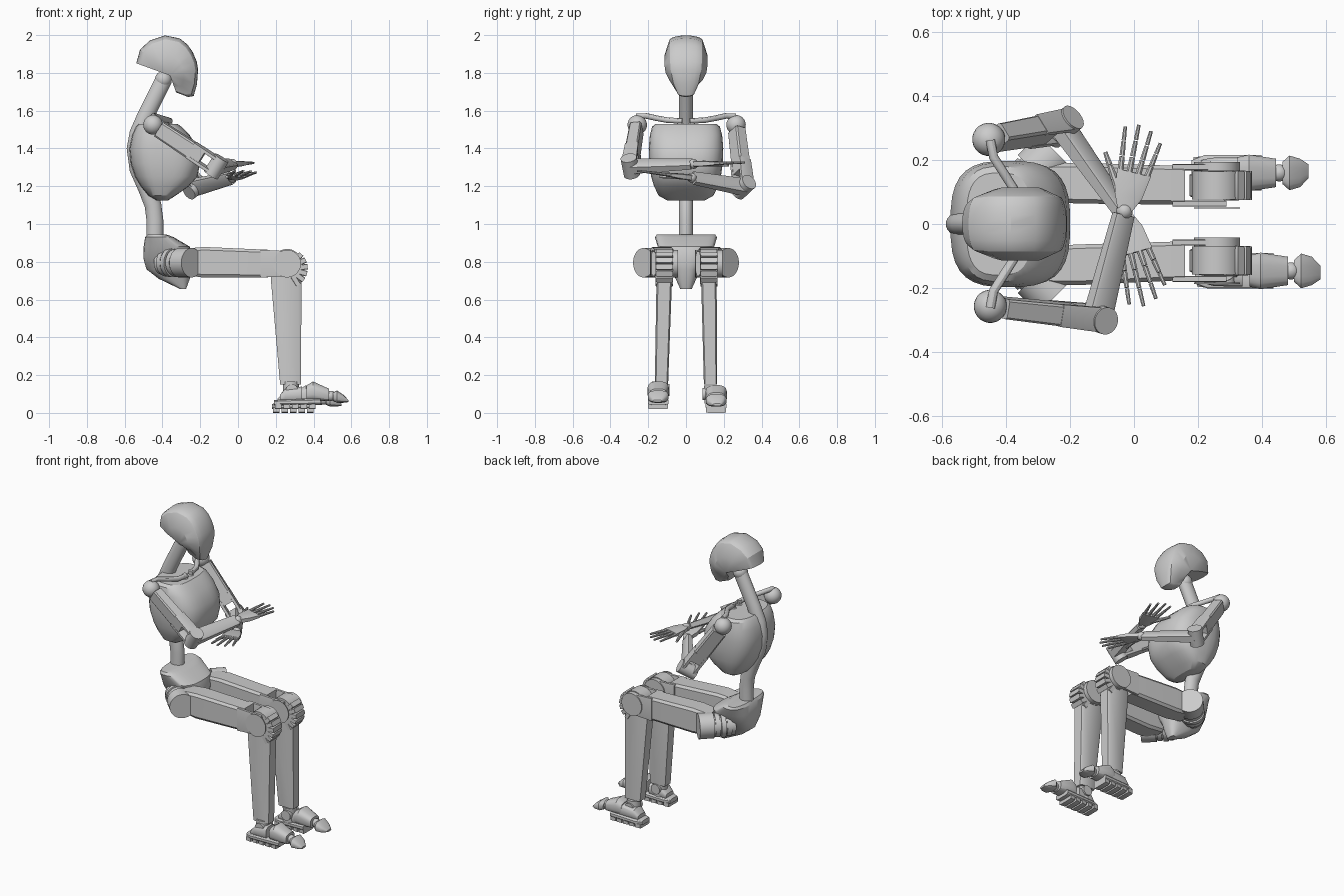
import bpy, bmesh, math
from mathutils import Vector as V

if "Cube" in bpy.data.objects:
    bpy.data.objects.remove(bpy.data.objects["Cube"])

X, Y, Z = V((1, 0, 0)), V((0, 1, 0)), V((0, 0, 1))


def loft(name, rings):
    bm = bmesh.new()
    vs = [[bm.verts.new(p) for p in r] for r in rings]
    n = len(vs[0])
    for a, b in zip(vs, vs[1:]):
        for i in range(n):
            j = (i + 1) % n
            bm.faces.new((a[i], a[j], b[j], b[i]))
    bm.faces.new(vs[0][::-1])
    bm.faces.new(vs[-1])
    bmesh.ops.remove_doubles(bm, verts=bm.verts, dist=1e-5)
    bmesh.ops.recalc_face_normals(bm, faces=bm.faces)
    me = bpy.data.meshes.new(name)
    bm.to_mesh(me)
    bm.free()
    ob = bpy.data.objects.new(name, me)
    bpy.context.collection.objects.link(ob)
    return ob


def sweep(name, pts, sizes, ref=Y, n=24, power=2, axis=None):
    """Superellipse sections along a path; sizes = (half across, half along ref)."""
    pts = [V(p) for p in pts]
    rings = []
    for i, p in enumerate(pts):
        t = axis or (pts[min(i + 1, len(pts) - 1)] - pts[max(i - 1, 0)]).normalized()
        u = ref.cross(t).normalized()
        v = t.cross(u)
        a, b = sizes[i] if isinstance(sizes, list) else sizes
        ring = []
        for k in range(n):
            g = 2 * math.pi * (k + .5) / n
            c, s = math.cos(g), math.sin(g)
            ring.append(p + u * a * math.copysign(abs(c) ** (2 / power), c)
                        + v * b * math.copysign(abs(s) ** (2 / power), s))
        rings.append(ring)
    return loft(name, rings)


def bar(name, p0, p1, s0, s1, ref=Y, axis=None):
    return sweep(name, [p0, p1], [s0, s1], ref, 8, 8, axis)


def cyl(name, p0, p1, r, n=32):
    d = (V(p1) - V(p0)).normalized()
    return sweep(name, [p0, p1], (r, r), Z if abs(d.z) < .8 else X, n)


def ball(name, p, r):
    k = 12
    th = [math.pi * (i + .05) / (k + .1) for i in range(k + 1)]
    return sweep(name, [V(p) - Z * r * math.cos(t) for t in th],
                 [(r * math.sin(t), r * math.sin(t)) for t in th], Y, 24, 2, Z)


# Head: slices fanned around a pivot from nape over the crown to the chin
pivot = V((-.36, 0, 1.786))
rings = []
for deg, R, w in [(160, .19, .07), (139, .21, .085), (120, .214, .09), (97, .214, .09),
                  (75, .203, .09), (60, .188, .09), (45, .172, .09), (28, .16, .088), (12, .152, .085),
                  (-18, .15, .07), (-41, .166, .045), (-50, .148, .042), (-70, .095, .04)]:
    d = V((math.cos(math.radians(deg)), 0, math.sin(math.radians(deg))))
    prof = [(0, -.1), (.5, -1.27 * w)]
    for k in range(11):
        f = math.radians(-90 + 18 * k)
        prof.append((.86 + .14 * math.cos(f), w * math.sin(f)))
    prof += [(.5, 1.27 * w), (0, .1)]
    rings.append([pivot + d * R * r + Y * y for r, y in prof])
loft("head", rings)
ball("head_joint", (-.395, 0, 1.765), .045)

# Spine and neck in one tube
sweep("spine", [(-.39, 0, 1.77), (-.425, 0, 1.70), (-.49, 0, 1.57), (-.53, 0, 1.48), (-.545, 0, 1.40),
                (-.53, 0, 1.29), (-.485, 0, 1.19), (-.45, 0, 1.10), (-.44, 0, 1.02), (-.44, 0, .92)],
      [(.045, .038)] * 10, Y, 20)

# Torso and pelvis: (z, x back, x front, half width)
def body(name, rows, power):
    sweep(name, [((a + b) / 2, 0, z) for z, a, b, w in rows],
          [((b - a) / 2, w) for z, a, b, w in rows], Y, 32, power, Z)

body("torso", [(1.125, -.43, -.37, .10), (1.15, -.475, -.33, .145), (1.20, -.515, -.26, .17),
               (1.25, -.545, -.215, .185), (1.32, -.568, -.2, .195), (1.40, -.575, -.21, .198),
               (1.47, -.56, -.255, .192), (1.515, -.54, -.30, .18), (1.53, -.525, -.32, .16)], 3)
body("pelvis", [(.655, -.305, -.275, .03), (.71, -.42, -.255, .055), (.76, -.485, -.245, .075),
                (.82, -.502, -.235, .12), (.88, -.50, -.255, .15), (.93, -.492, -.34, .165),
                (.945, -.48, -.38, .155)], 2.8)


# Arms with elbow fork, forearm and hand
def hand(side, w, tip, thumb):
    w, d = V(w), V(tip) - V(w)
    L = d.length
    d.normalize()
    s = (-X - d * (-X).dot(d)).normalized()
    n = d.cross(s)
    ball(side + "_wrist", w, .026)
    sweep(side + "_palm", [w, w + d * .05, w + d * .125], [(.022, .016), (.045, .016), (.056, .011)], n, 8, 6)
    for k in range(4):
        o = .043 - k * .0285
        ln = (L - .12) * (.95, 1.05, .98, .78)[k]
        e = (d + s * o * 3.2).normalized()
        b = w + d * .122 + s * o
        for j in range(3):
            p, q = b + e * ln * j / 3, b + e * ln * (j + .93) / 3
            sweep(side + "_finger", [p, q], [(.0105 - .0015 * j,) * 2, (.009 - .0015 * j,) * 2], n, 8)
    b = w + d * .03 + s * .015
    t = V(thumb)
    for f, g in ((0, .45), (.45, .72), (.74, 1)):
        sweep(side + "_thumb", [b.lerp(t, f), b.lerp(t, g)], [(.016 - .008 * f,) * 2, (.015 - .008 * g,) * 2], n, 8)


def arm(side, S, E, W, tip, thumb):
    S, E, W = V(S), V(E), V(W)
    n = (E - S).cross(W - E).normalized()
    ball(side + "_shoulder", S, .052)
    bar(side + "_upper_arm", S.lerp(E, .1), S.lerp(E, .78), (.032, .045), (.036, .048), n)
    for k in (-1, 1):
        o = n * .038 * k
        bar(side + "_elbow_fork", S.lerp(E, .6) + o, E + o, (.036, .010), (.04, .010), n)
    cyl(side + "_elbow", E - n * .054, E + n * .054, .043)
    bar(side + "_forearm", E, E.lerp(W, .97), (.044, .027), (.034, .017), n)
    hand(side, W, tip, thumb)


arm("right", (-.45, -.258, 1.525), (-.115, -.295, 1.305), (-.03, .04, 1.318), (.035, .30, 1.325), (-.09, .225, 1.31))
arm("left", (-.455, .265, 1.525), (-.225, .305, 1.195), (-.03, .03, 1.245), (.05, -.245, 1.28), (-.06, -.14, 1.25))

for s, side, ky, fy, dx, dz in ((-1, "right", -.115, -.147, .037, .02), (1, "left", .121, .16, 0, 0)):
    # Collar bones on small posts
    sweep(side + "_collar_bone", [(-.45, s * .262, 1.57), (-.44, s * .21, 1.572), (-.405, s * .155, 1.56),
                                  (-.37, s * .10, 1.55), (-.36, s * .02, 1.545)], (.015, .015), Z, 12)
    ball(side + "_collar_ball", (-.365, s * .03, 1.515), .024)
    cyl(side + "_collar_post", (-.365, s * .03, 1.50), (-.365, s * .03, 1.56), .013, 12)

    # Hip drum, set diagonally, with rings
    h, a = V((-.245, s * .225, .795)), V((.707, s * .707, 0))
    cyl(side + "_hip", h - a * .09, h, .078)
    for k in range(3):
        cyl(side + "_hip_ring", h - a * (.195 - k * .035), h - a * (.167 - k * .035), .072 + .005 * (k % 2))
    cyl(side + "_hip_core", h - a * .22, h - a * .05, .064)

    # Thigh and knee
    sweep(side + "_thigh", [(-.29, s * .13, .80), (-.18, s * .128, .797), (.16, ky, .79)],
          [(.07, .06), (.083, .065), (.075, .062)], Y, 8, 8, X)
    for k in (-1, 1):
        y = ky + k * .057
        bar(side + "_knee_fork", (.12, y, .79), (.29, y, .79), (.075, .010), (.066, .010), Y, X)
        cyl(side + "_knee_disc", (.26, y - .012, .79), (.26, y + .016 * k, .79), .073)
    cyl(side + "_knee", (.26, ky - .044, .79), (.26, ky + .044, .79), .078)
    for k in range(6):
        g = math.radians(-58 + k * 21)
        c, d = V((.265, ky, .765)), V((math.cos(g), 0, math.sin(g)))
        bar(side + "_knee_rib", c + d * .05, c + d * .104, (.015, .048), (.015, .046))

    # Shin and ankle
    sweep(side + "_shin", [(.268, ky, .80), (.255, ky, .71), (.278, s * .13, .15)],
          [(.07, .042), (.083, .042), (.056, .036)], Y, 8, 8, Z)
    cyl(side + "_ankle", (.28, s * .14, .05 + dz), (.28, s * .137, .145 + dz), .042)
    cyl(side + "_ankle_pin", (.285, s * .137 - .05, .10 + dz), (.285, s * .137 + .05, .10 + dz), .032)

    # Foot: grooved sole, heel, instep, toe ball and toe
    ox = .18 + dx * .3
    sweep(side + "_sole", [(ox, fy, .034 + dz), (ox + .04, fy, .036 + dz), (.40 + dx, fy, .04 + dz)],
          [(.014, .04), (.016, .056), (.018, .056)], Y, 16, 4, X)
    for k in range(5):
        x = ox + .006 + k * .045
        bar(side + "_tread", (x, fy, .016 + dz), (x + .034, fy, .016 + dz), (.016, .05), (.016, .054), Y, X)
    sweep(side + "_heel", [(ox + .03, fy, .055 + dz), (ox + .06, fy, .075 + dz), (.34, fy, .08 + dz)],
          [(.02, .04), (.035, .048), (.04, .05)], Y, 16, 3, X)
    sweep(side + "_instep", [(.325 + dx, fy, .085 + dz), (.36 + dx, fy, .095 + dz), (.445 + dx, fy, .075 + dz)],
          [(.04, .05), (.052, .058), (.033, .045)], Y, 16, 3, X)
    ball(side + "_toe_ball", (.455 + dx, fy, .07 + dz), .027)
    sweep(side + "_toe", [(.465 + dx, fy, .065 + dz), (.487 + dx, fy, .066 + dz), (.52 + dx, fy, .055 + dz),
                          (.547 + dx, fy + s * .005, .043 + dz)],
          [(.022, .035), (.033, .055), (.022, .045), (.006, .022)], Y, 16, 3, X)

# Smooth shading that keeps edges
bpy.ops.object.select_all(action='SELECT')
bpy.context.view_layer.objects.active = bpy.data.objects["head"]
bpy.ops.object.shade_smooth_by_angle(angle=math.radians(30))
